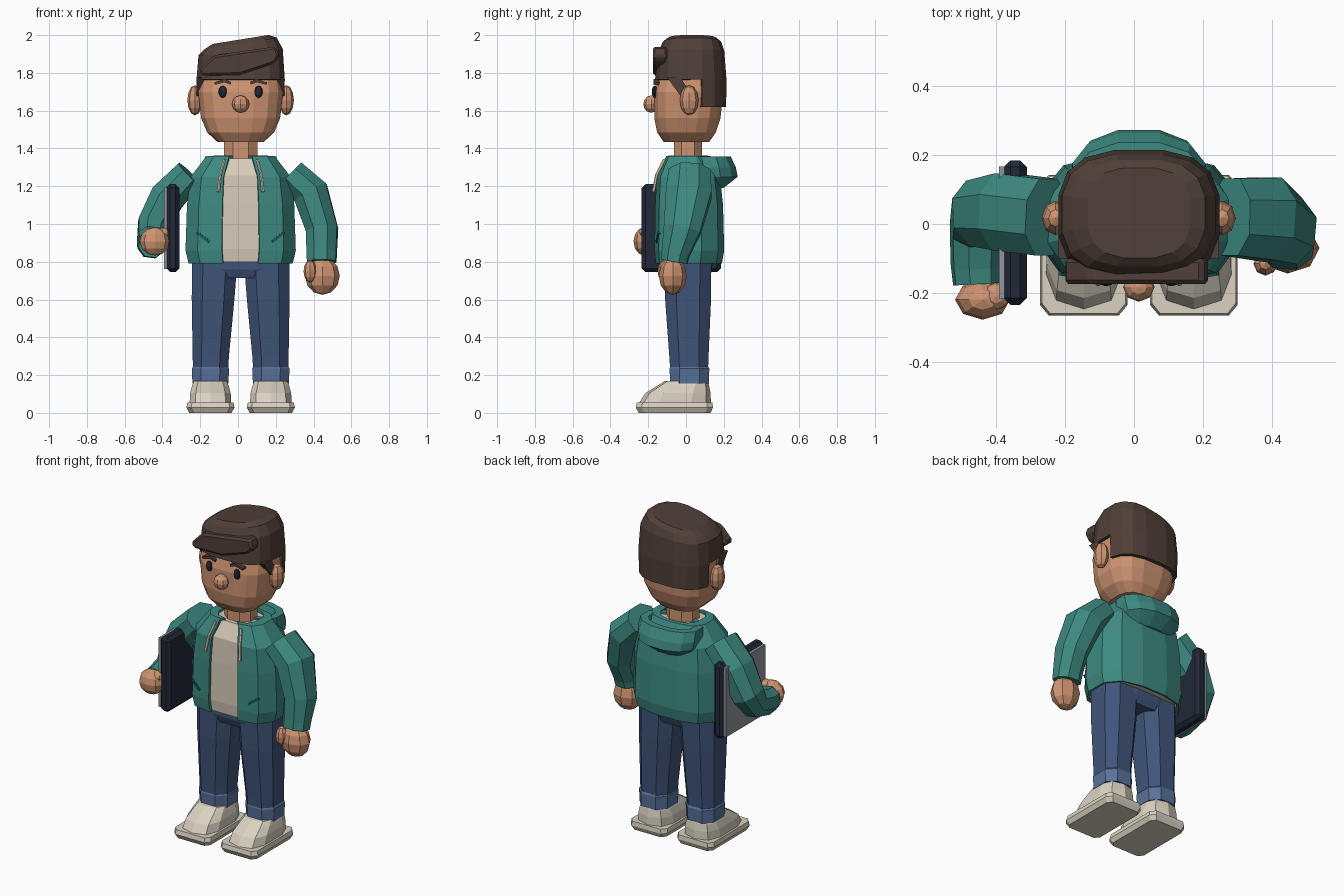
import bpy, bmesh, math
from mathutils import Vector, Matrix

if "Cube" in bpy.data.objects:
    bpy.data.objects.remove(bpy.data.objects["Cube"])

X0 = 0.014  # body midline


def material(name, hexa):
    m = bpy.data.materials.new(name)
    rgb = [int(hexa[i:i + 2], 16) / 255 for i in (0, 2, 4)]
    m.diffuse_color = [c / 12.92 if c < 0.04 else ((c + 0.055) / 1.055) ** 2.4 for c in rgb] + [1]
    m.use_nodes = True
    m.node_tree.nodes["Principled BSDF"].inputs["Base Color"].default_value = m.diffuse_color
    return m


SKIN = material("skin", "CE9472")
HAIR = material("dark brown hair", "503F38")
TEAL = material("teal cloth", "3D8A81")
DARK_TEAL = material("dark teal", "22595A")
CREAM = material("cream cloth", "D6CBB8")
SHOE = material("pale shoe", "DAD2C2")
JEANS = material("blue denim", "40557A")
CUFF = material("light denim", "58729A")
NAVY = material("dark navy", "222838")
GREY = material("grey metal", "94969E")


def finish(name, bm, mat, bevel=0, solid=0):
    me = bpy.data.meshes.new(name)
    bm.to_mesh(me)
    bm.free()
    me.materials.append(mat)
    ob = bpy.data.objects.new(name, me)
    bpy.context.collection.objects.link(ob)
    if bevel:
        b = ob.modifiers.new("bevel", 'BEVEL')
        b.width, b.segments = bevel, 1
    if solid:
        s = ob.modifiers.new("thickness", 'SOLIDIFY')
        s.thickness, s.offset = solid, -1
    return ob


def oval(n, e=2.0, shift=0.5):
    """Unit superellipse, counter-clockwise."""
    out = []
    for i in range(n):
        a = math.tau * (i + shift) / n
        c, s = math.cos(a), math.sin(a)
        out.append((math.copysign(abs(c) ** (2 / e), c), math.copysign(abs(s) ** (2 / e), s)))
    return out


def skin_rings(bm, rings, cap, skip=None):
    n = len(rings[0])
    for j in range(len(rings) - 1):
        for i in range(n):
            k = (i + 1) % n
            f = (rings[j][i], rings[j][k], rings[j + 1][k], rings[j + 1][i])
            if not (skip and skip(j, i, sum((v.co for v in f), Vector()) / 4)):
                bm.faces.new(f)
    if cap[0]:
        bm.faces.new(rings[0][::-1])
    if cap[1]:
        bm.faces.new(rings[-1])


def loft(name, rings, prof, mat, cap=(1, 1), skip=None, tilt=None, **kw):
    """Stack of horizontal rings: (z, centre x, half width, front y, back y)."""
    bm = bmesh.new()
    vs = [[bm.verts.new((cx + px * rx, (y0 + y1) / 2 + py * (y1 - y0) / 2,
                         z + (tilt(z, px * rx) if tilt else 0))) for px, py in prof]
          for z, cx, rx, y0, y1 in rings]
    skin_rings(bm, vs, cap, skip)
    return finish(name, bm, mat, **kw)


def tube(name, path, mat, n=8):
    """Tube along (x, y, z, side radius, depth radius)."""
    bm = bmesh.new()
    pts = [Vector(p[:3]) for p in path]
    v, rings = Vector((0, 1, 0)), []
    for i, p in enumerate(path):
        t = (pts[min(i + 1, len(pts) - 1)] - pts[max(i - 1, 0)]).normalized()
        v = (v - t * v.dot(t)).normalized()
        u = v.cross(t)
        rings.append([bm.verts.new(pts[i] + u * x * p[3] + v * y * p[4]) for x, y in oval(n, 2.2)])
    skin_rings(bm, rings, (1, 1))
    bmesh.ops.recalc_face_normals(bm, faces=bm.faces)
    return finish(name, bm, mat)


def prism(name, pts, axis, lo, hi, mat, bevel=0):
    """Flat outline pushed along an axis: 'y' takes (x, z), 'x' takes (y, z)."""
    bm = bmesh.new()
    rings = [[bm.verts.new((a, d, b) if axis == 'y' else (d, a, b)) for a, b in pts] for d in (lo, hi)]
    skin_rings(bm, rings, (1, 1))
    bmesh.ops.recalc_face_normals(bm, faces=bm.faces)
    return finish(name, bm, mat, bevel=bevel)


def ball(name, c, r, mat, seg=8, rings=6):
    bm = bmesh.new()
    bmesh.ops.create_uvsphere(bm, u_segments=seg, v_segments=rings, radius=1,
                              matrix=Matrix.Translation(c) @ Matrix.Diagonal((*r, 1)))
    return finish(name, bm, mat)


def box(name, c, size, mat, rot=None, bevel=0):
    bm = bmesh.new()
    bmesh.ops.create_cube(bm, size=1, matrix=Matrix.Translation(c) @ (rot or Matrix()) @ Matrix.Diagonal((*size, 1)))
    return finish(name, bm, mat, bevel=bevel)


# head, neck and nose
round16 = oval(16, 2.8)
loft("head", [(1.435, X0, .125, -.12, .125), (1.485, X0, .18, -.155, .16), (1.56, X0, .212, -.17, .185),
              (1.70, X0, .228, -.172, .2), (1.79, X0, .215, -.15, .195), (1.90, X0, .18, -.11, .16)],
     round16, SKIN)
loft("neck", [(1.30, X0, .095, -.07, .09), (1.46, X0, .095, -.07, .09)], oval(8, 2.3), SKIN)
ball("nose", (X0, -.183, 1.635), (.046, .043, .046), SKIN)

# hair shell: full cap on top, only the back half below
loft("hair", [(1.62, X0, .232, -.165, .215), (1.765, X0, .237, -.167, .217), (1.91, X0, .226, -.147, .205),
              (1.955, X0, .195, -.125, .188), (1.977, X0, .15, -.1, .165)], round16, HAIR, cap=(0, 1),
     skip=lambda j, i, c: j == 0 and c.y < .03,
     tilt=lambda z, x: 0 if z < 1.8 else x * (.16 if z > 1.93 else .07), solid=.03)
prism("fringe", [(-.205, 1.815), (-.19, 1.785), (.01, 1.79), (.19, 1.85), (.22, 1.89), (.2, 1.94), (-.13, 1.892)],
      'y', -.175, -.1, HAIR, bevel=.012)

for s in (-1, 1):
    side = "left" if s > 0 else "right"
    # face details
    ball(side + "_ear", (X0 + s * .242, .017, 1.655), (.04, .05, .08), SKIN)
    ball(side + "_eye", (X0 + s * .095, -.166, 1.70), (.022, .015, .032), NAVY)
    prism(side + "_eyebrow", [(X0 + s * x, z) for x, z in
          ((.05, 1.752), (.085, 1.767), (.14, 1.75), (.138, 1.737), (.085, 1.75), (.053, 1.738))],
          'y', -.173, -.14, HAIR)
    prism(side + "_sideburn", [(-.1, 1.775), (-.03, 1.775), (0, 1.73), (0, 1.67), (-.03, 1.68)],
          'x', X0 + s * .19, X0 + s * .233, HAIR)

    # jeans leg and turned-up cuff
    leg = oval(8, 2.6)
    loft(side + "_leg", [(.2, X0 + s * .16, .098, -.088, .122), (.30, X0 + s * .158, .102, -.095, .126),
                         (.60, X0 + s * .146, .12, -.118, .14), (.80, X0 + s * .138, .128, -.122, .142)], leg, JEANS)
    loft(side + "_leg_cuff", [(.155, X0 + s * .16, .101, -.09, .128), (.235, X0 + s * .16, .105, -.094, .13),
                              (.245, X0 + s * .16, .098, -.09, .124)], leg, CUFF)

    # shoe: flared sole and sloping upper
    sole = [(.8, -1), (1, -.85), (1, .85), (.8, 1), (-.8, 1), (-1, .85), (-1, -.85), (-.8, -1)]
    fx = X0 + s * .16
    loft(side + "_sole", [(0, fx, .112, -.25, .13), (.028, fx, .127, -.266, .143),
                          (.055, fx, .122, -.26, .14)], sole, SHOE)
    loft(side + "_shoe", [(.05, fx, .114, -.25, .132), (.105, fx, .111, -.215, .13), (.145, fx, .1, -.15, .122),
                          (.17, fx, .09, -.11, .115)], oval(10, 3), SHOE)

    # jacket pocket slit and hood string
    rot = Matrix.Rotation(s * math.radians(10), 4, 'Z') @ Matrix.Rotation(s * math.radians(-38), 4, 'Y')
    box(side + "_pocket", (X0 + s * .198, -.148, .93), (.08, .014, .014), DARK_TEAL, rot)
    tube(side + "_hood_string", [(X0 + s * .088, -.115, 1.34, .008, .008), (X0 + s * .108, -.155, 1.26, .008, .008),
                                 (X0 + s * .118, -.172, 1.17, .009, .009)], CREAM, 6)

# hips
chest = [(.34, -1), (.78, -.88), (1, -.4), (1, .35), (.75, .83), (.3, 1)]
chest += [(-x, y) for x, y in reversed(chest)]
loft("hips", [(.715, X0, .2, -.1, .12), (.76, X0, .25, -.118, .138), (.84, X0, .262, -.122, .142)], chest, JEANS)

# open jacket over a shirt
torso = [(.79, .275, -.16, .19), (.86, .292, -.167, .202), (1.1, .284, -.163, .196),
         (1.25, .265, -.155, .18), (1.36, .18, -.105, .13)]
loft("shirt", [(z - (.012 if z > 1.3 else -.008), X0, r - .02, a + .014, b - .02) for z, r, a, b in torso],
     chest, CREAM)
loft("jacket", [(z, X0, r, a, b) for z, r, a, b in torso] + [(1.362, X0, .125, -.085, .11)], chest, TEAL,
     cap=(0, 0), skip=lambda j, i, c: i == len(chest) - 1, solid=.016)

# hood hanging behind the neck
loft("hood", [(1.19, X0, .13, .02, .2), (1.25, X0, .19, .0, .278), (1.30, X0, .2, .0, .268),
              (1.358, X0, .195, .0, .24), (1.358, X0, .15, .03, .2), (1.29, X0, .13, .04, .18)],
     oval(12, 2.3), TEAL)

# hanging arm
tube("left_sleeve", [(.28, .02, 1.265, .088, .12), (.385, .015, 1.165, .102, .13),
                     (.445, -.02, .97, .09, .105), (.443, -.055, .845, .084, .078),
                     (.443, -.063, .80, .082, .074)], TEAL)
ball("left_hand", (.447, -.07, .725), (.092, .074, .1), SKIN)
ball("left_thumb", (.382, -.115, .75), (.035, .035, .06), SKIN)

# bent arm reaching forward
tube("right_sleeve", [(-.255, .02, 1.265, .088, .12), (-.375, .035, 1.14, .1, .12),
                      (-.447, .03, 1.0, .09, .105), (-.457, -.02, .92, .08, .085),
                      (-.458, -.12, .895, .076, .08), (-.455, -.175, .895, .072, .075)], TEAL)
ball("right_hand", (-.44, -.22, .908), (.08, .058, .075), SKIN)
ball("right_thumb", (-.4, -.21, .95), (.04, .04, .032), SKIN)

# laptop held at the side
box("laptop_body", (-.345, -.025, .978), (.068, .42, .465), NAVY, bevel=.02)
box("laptop_lid", (-.384, -.025, .978), (.018, .385, .43), GREY)
